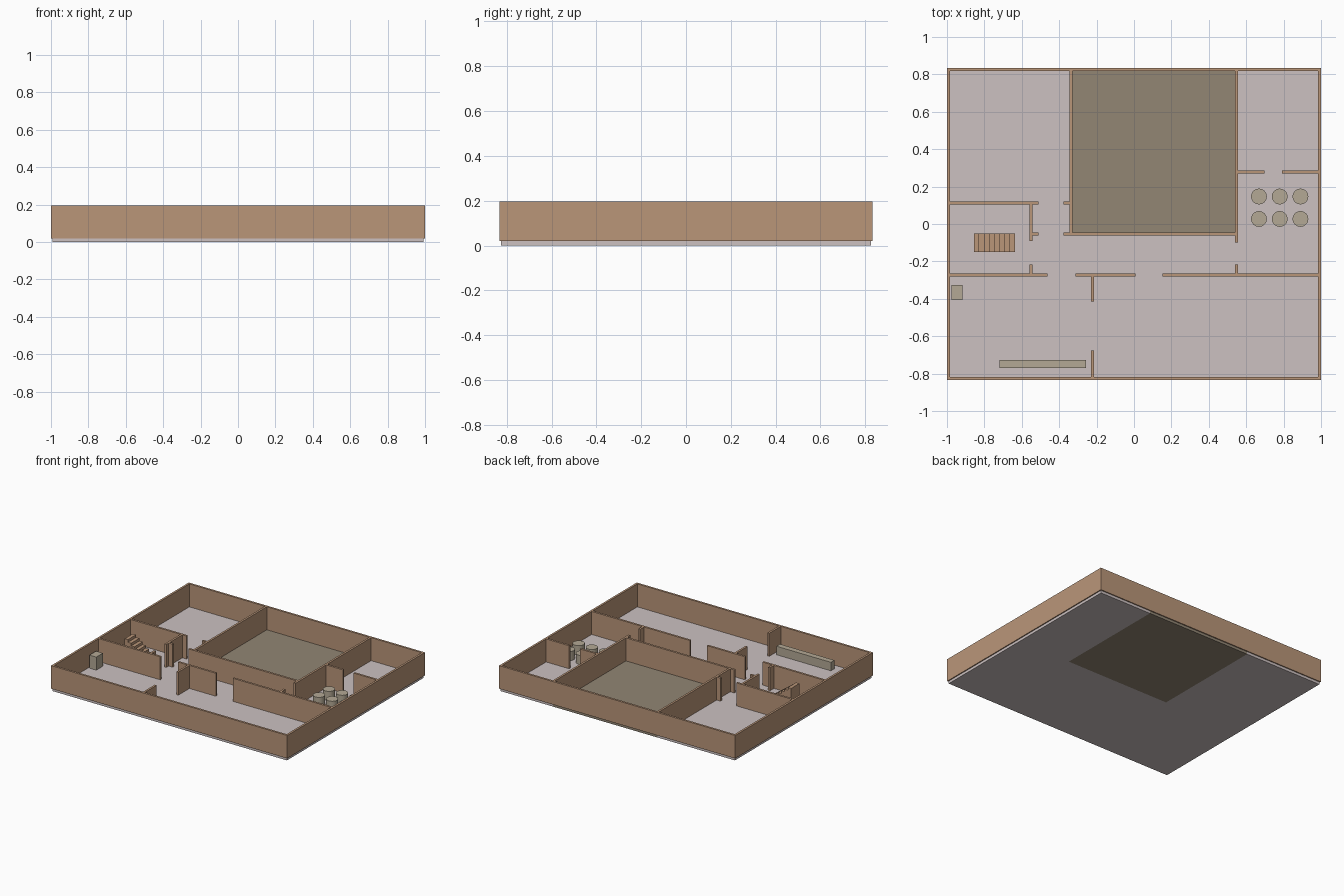
import bpy, bmesh, math

cube = bpy.data.objects.get("Cube")
if cube:
    bpy.data.objects.remove(cube, do_unlink=True)

FLOOR, TOP, T = 0.02, 0.196, 0.016
H = T / 2
EX, EY = 0.992, 0.825          # centre lines of the outer walls
CL, CR, CF = -0.336, 0.548, -0.053   # courtyard left, right, front


def material(name, r, g, b):
    m = bpy.data.materials.new(name)
    m.use_nodes = True
    lin = [(c / 255 / 12.92 if c < 11 else ((c / 255 + 0.055) / 1.055) ** 2.4) for c in (r, g, b)]
    m.diffuse_color = (*lin, 1)
    node = next(n for n in m.node_tree.nodes if n.type == 'BSDF_PRINCIPLED')
    node.inputs["Base Color"].default_value = (*lin, 1)
    return m


wall_mat = material("wall tan", 186, 150, 121)
floor_mat = material("pale floor", 204, 193, 193)
court_mat = material("courtyard earth", 146, 134, 116)
stone_mat = material("furniture stone", 180, 169, 149)


def prism(name, points, z0, z1, mat):
    """Extrude a flat outline from z0 up to z1."""
    bm = bmesh.new()
    face = bm.faces.new([bm.verts.new((x, y, z0)) for x, y in points])
    made = bmesh.ops.extrude_face_region(bm, geom=[face])["geom"]
    verts = [v for v in made if isinstance(v, bmesh.types.BMVert)]
    bmesh.ops.translate(bm, verts=verts, vec=(0, 0, z1 - z0))
    bmesh.ops.recalc_face_normals(bm, faces=bm.faces)
    mesh = bpy.data.meshes.new(name)
    bm.to_mesh(mesh)
    bm.free()
    mesh.materials.append(mat)
    obj = bpy.data.objects.new(name, mesh)
    bpy.context.collection.objects.link(obj)
    return obj


def box(name, x0, x1, y0, y1, z0, z1, mat):
    return prism(name, [(x0, y0), (x1, y0), (x1, y1), (x0, y1)], z0, z1, mat)


def wall_x(name, y, x0, x1):
    box(name, x0, x1, y - H, y + H, FLOOR, TOP, wall_mat)


def wall_y(name, x, y0, y1):
    box(name, x - H, x + H, y0, y1, FLOOR, TOP, wall_mat)


# Floor slab wrapped around the courtyard slab
prism("floor_slab", [(-EX, -EY), (EX, -EY), (EX, EY), (CR, EY), (CR, CF),
                     (CL, CF), (CL, EY), (-EX, EY)], 0, FLOOR, floor_mat)
box("courtyard_floor", CL, CR, CF, EY, 0, FLOOR, court_mat)

# Outer walls
for name, s in (("front", -1), ("back", 1)):
    wall_x(name + "_outer_wall", s * EY, -EX - H, EX + H)
for name, s in (("right", -1), ("left", 1)):
    wall_y(name + "_outer_wall", s * EX, -EY + H, EY - H)

# Courtyard walls
wall_y("courtyard_right_wall", CL, CF + H, EY - H)
wall_x("courtyard_front_wall", CF, CL - H, CR - H)
wall_y("courtyard_left_wall", CR, -0.10, EY - H)

# Corridor wall with door gaps
CORRIDOR = -0.272
for i, (x0, x1) in enumerate([(-EX + H, -0.463), (-0.313, 0.008), (0.152, EX - H)]):
    wall_x(f"corridor_wall_{i + 1}", CORRIDOR, x0, x1)

# Front room divider
wall_y("front_divider_inner", -0.223, -0.414, CORRIDOR - H)
wall_y("front_divider_outer", -0.223, -EY + H, -0.676)

# Stair room walls and door stubs
SX, BACK = -0.552, 0.112
wall_x("stair_room_back_wall", BACK, -EX + H, -0.51)
wall_y("stair_room_side_wall", SX, -0.09, BACK - H)
wall_y("stair_room_door_stub", SX, CORRIDOR + H, -0.217)
wall_x("hall_door_stub", CF, SX + H, -0.51)
for name, y in (("hall_back_stub", BACK), ("hall_front_stub", CF)):
    wall_x(name, y, -0.377, CL - H)

# Storeroom walls
wall_y("storeroom_door_stub", CR, CORRIDOR + H, -0.217)
wall_x("storeroom_back_wall_1", 0.279, CR + H, 0.698)
wall_x("storeroom_back_wall_2", 0.279, 0.79, EX - H)

# Staircase climbing toward the right outer wall
STEPS, X0, X1 = 8, -0.855, -0.635
profile = [(X1, 0), (X0, 0)]
run, rise = (X1 - X0) / STEPS, 0.02
for i in range(STEPS, 0, -1):
    x = X1 - i * run
    profile += [(x, i * rise), (x + run, i * rise)]
stairs = prism("staircase", profile, 0.05, 0.15, wall_mat)
stairs.rotation_euler = (math.radians(90), 0, 0)
stairs.location.z = FLOOR

# Furniture
box("stone_block", -0.975, -0.917, -0.405, -0.325, FLOOR, 0.12, stone_mat)
box("long_bench", -0.718, -0.257, -0.77, -0.727, FLOOR, 0.085, stone_mat)

# Storage drums
for row, y in enumerate((0.027, 0.147)):
    for col, x in enumerate((0.668, 0.779, 0.89)):
        bpy.ops.mesh.primitive_cylinder_add(vertices=32, radius=0.042, depth=0.07,
                                            location=(x, y, FLOOR + 0.035))
        drum = bpy.context.object
        drum.name = f"storage_drum_{row + 1}_{col + 1}"
        drum.data.materials.append(stone_mat)
        bpy.ops.object.shade_smooth_by_angle()
